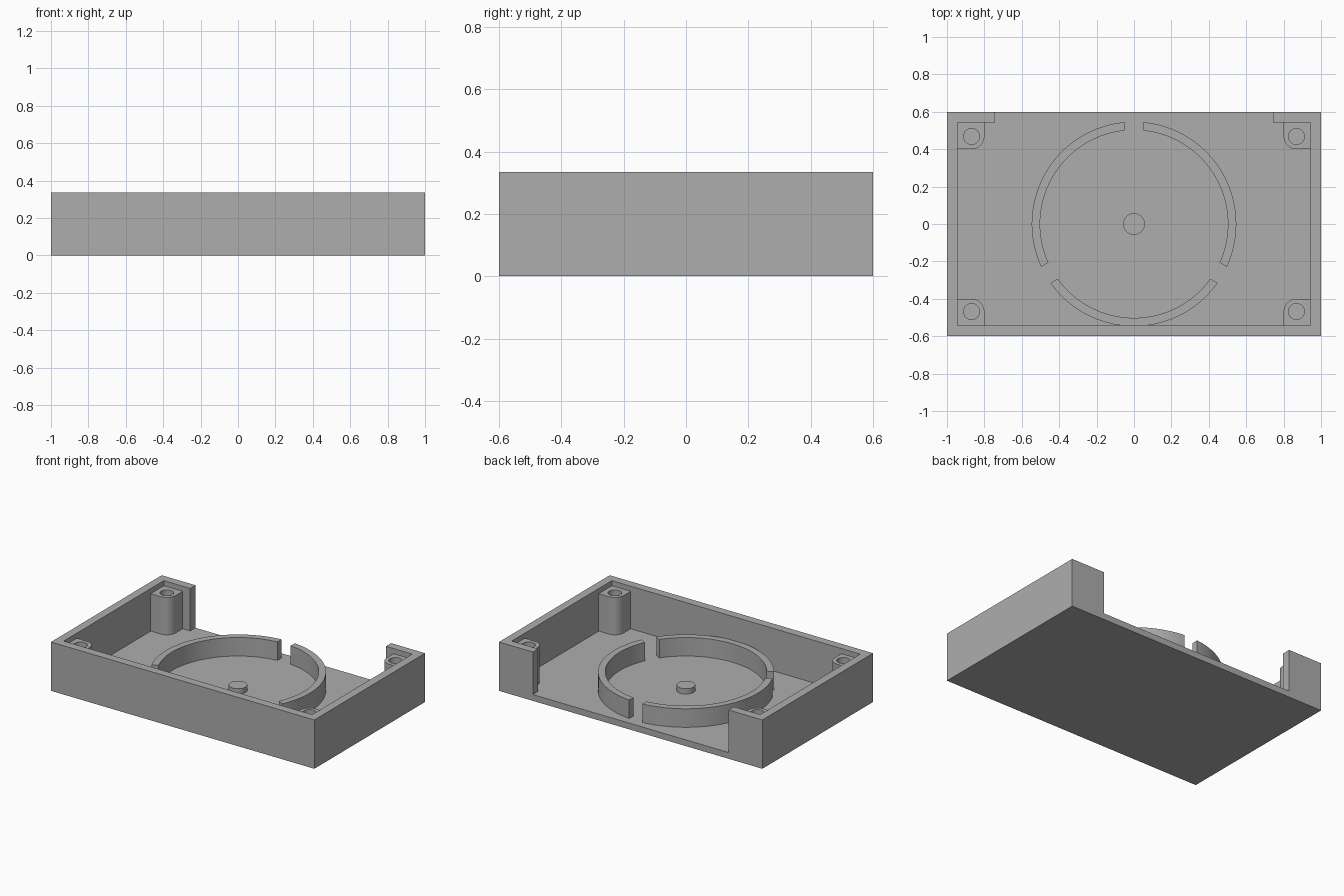
import bpy
import bmesh
from math import radians, pi, sin, cos, asin

if "Cube" in bpy.data.objects:
    bpy.data.objects.remove(bpy.data.objects["Cube"])

FLOOR, TOP = 0.043, 0.335
IN_X, IN_Y = 0.943, 0.543

grey = bpy.data.materials.new("plain grey")
grey.diffuse_color = (0.42, 0.42, 0.42, 1)
grey.use_nodes = True
grey.node_tree.nodes["Principled BSDF"].inputs["Base Color"].default_value = grey.diffuse_color


def prism(name, outline, z0, z1):
    """Extrude a closed outline from z0 to z1."""
    bm = bmesh.new()
    face = bm.faces.new([bm.verts.new((x, y, z0)) for x, y in outline])
    new = bmesh.ops.extrude_face_region(bm, geom=[face])["geom"]
    verts = [v for v in new if isinstance(v, bmesh.types.BMVert)]
    bmesh.ops.translate(bm, verts=verts, vec=(0, 0, z1 - z0))
    bmesh.ops.recalc_face_normals(bm, faces=bm.faces)
    mesh = bpy.data.meshes.new(name)
    bm.to_mesh(mesh)
    bm.free()
    mesh.materials.append(grey)
    ob = bpy.data.objects.new(name, mesh)
    bpy.context.collection.objects.link(ob)
    return ob


def arc(r, a0, a1, n, cx=0, cy=0):
    return [(cx + r * cos(a0 + (a1 - a0) * i / n),
             cy + r * sin(a0 + (a1 - a0) * i / n)) for i in range(n + 1)]


def circle(r, n, cx=0, cy=0):
    return arc(r, 0, 2 * pi, n, cx, cy)[:-1]


def activate(ob):
    bpy.ops.object.select_all(action='DESELECT')
    ob.select_set(True)
    bpy.context.view_layer.objects.active = ob


def cut(ob, cutter):
    mod = ob.modifiers.new("cut", 'BOOLEAN')
    mod.operation = 'DIFFERENCE'
    mod.solver = 'EXACT'
    mod.object = cutter
    activate(ob)
    bpy.ops.object.modifier_apply(modifier=mod.name)
    bpy.data.objects.remove(cutter)


def smooth(ob):
    activate(ob)
    bpy.ops.object.shade_smooth_by_angle(angle=radians(30))


# Tray: block hollowed out, with a wide opening in the back wall
tray = prism("tray", [(-1, -0.6), (1, -0.6), (1, 0.6), (-1, 0.6)], 0, TOP)
hollow = [(-IN_X, -IN_Y), (IN_X, -IN_Y), (IN_X, IN_Y), (0.743, IN_Y),
          (0.743, 0.7), (-0.743, 0.7), (-0.743, IN_Y), (-IN_X, IN_Y)]
cut(tray, prism("tray_cutter", hollow, FLOOR, 0.5))

# Corner screw posts: one rounded inner corner and a round hole
for sx, xname in ((-1, "left"), (1, "right")):
    for sy, yname in ((-1, "front"), (1, "back")):
        px, py, r = 0.868, 0.468, 0.068
        outline = [(0.95, 0.55), (px - r, 0.55)]
        outline += arc(r, pi, 1.5 * pi, 12, px, py)
        outline += [(0.95, py - r)]
        post = prism(f"{yname}_{xname}_post",
                     [(sx * x, sy * y) for x, y in outline], FLOOR - 0.01, 0.30)
        cut(post, prism("hole_cutter", circle(0.043, 32, sx * px, sy * py),
                        FLOOR, 0.4))
        smooth(post)

# Ring wall: three arcs with parallel-sided gaps between them
R_OUT, R_IN, GAP = 0.547, 0.502, 0.05
for i in range(3):
    start = radians(90 + 120 * i)
    end = start + radians(120)
    do, di = asin(GAP / R_OUT), asin(GAP / R_IN)
    outline = arc(R_OUT, start + do, end - do, 36)
    outline += arc(R_IN, end - di, start + di, 36)
    smooth(prism(f"ring_segment_{i + 1}", outline, FLOOR - 0.01, 0.17))

# Small round boss in the middle of the ring
smooth(prism("centre_boss", circle(0.058, 40), FLOOR - 0.01, 0.08))
